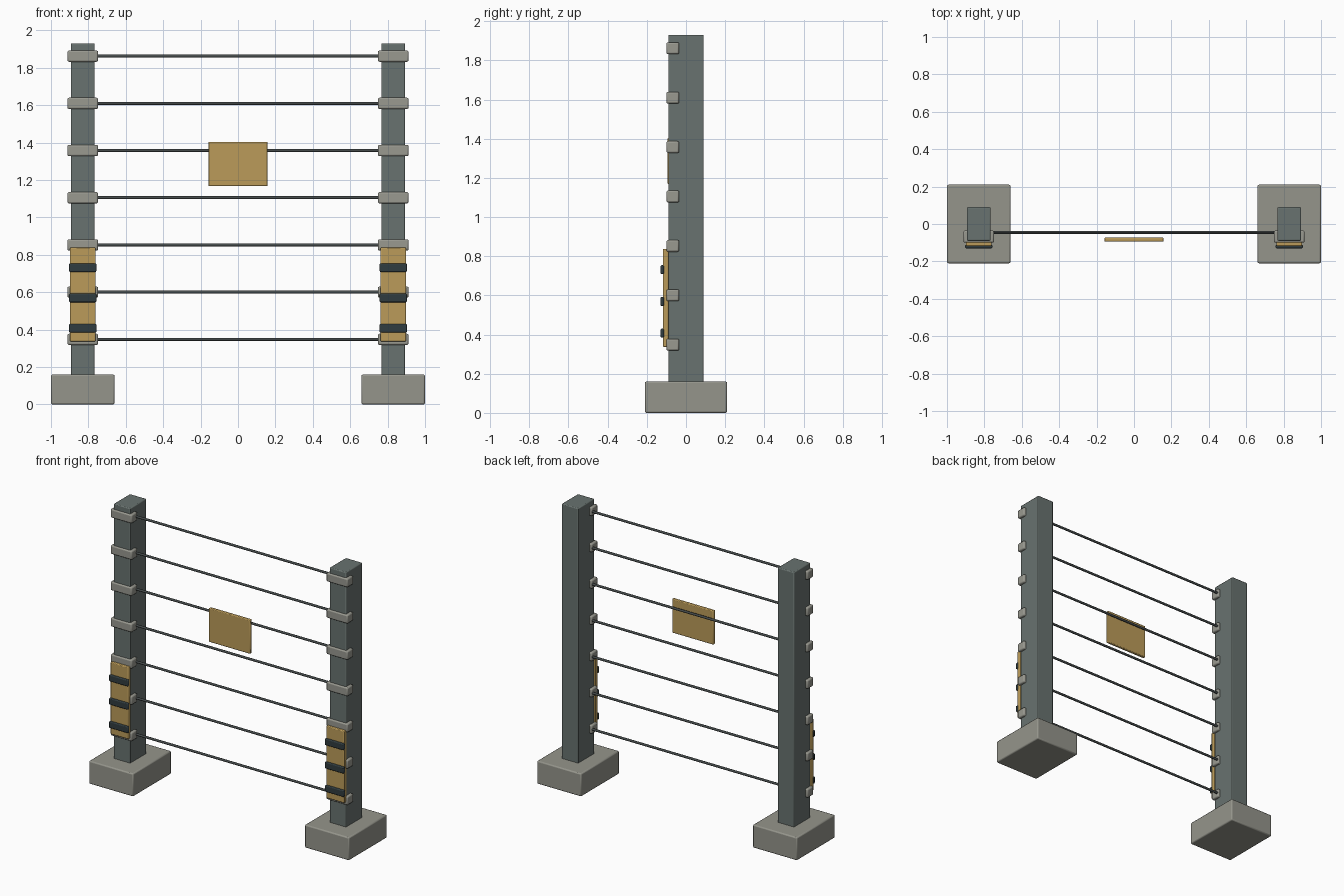
import bpy
from math import pi

if "Cube" in bpy.data.objects:
    bpy.data.objects.remove(bpy.data.objects["Cube"])


def material(name, rgb):
    m = bpy.data.materials.new(name)
    m.diffuse_color = (*rgb, 1)
    m.use_nodes = True
    m.node_tree.nodes["Principled BSDF"].inputs["Base Color"].default_value = m.diffuse_color
    return m


CONCRETE = material("concrete", (0.30, 0.30, 0.26))
STEEL = material("painted_steel", (0.14, 0.17, 0.16))
CLAMP = material("ceramic", (0.32, 0.32, 0.28))
WIRE = material("wire_metal", (0.06, 0.07, 0.07))
YELLOW = material("ochre", (0.50, 0.33, 0.10))
DARK = material("dark_stripe", (0.03, 0.045, 0.05))


def box(name, x, y, z, mat, bevel):
    """Bevelled box from (min, max) ranges on each axis."""
    r = (x, y, z)
    bpy.ops.mesh.primitive_cube_add(size=1, location=[(a + b) / 2 for a, b in r])
    o = bpy.context.object
    o.name = name
    o.scale = [b - a for a, b in r]
    bpy.ops.object.transform_apply(location=False, rotation=False, scale=True)
    o.data.materials.append(mat)
    mod = o.modifiers.new("edge_bevel", 'BEVEL')
    mod.width = bevel
    mod.segments = 2
    bpy.ops.object.shade_smooth_by_angle()
    return o


def around(c, size):
    return (c - size / 2, c + size / 2)


LEVELS = [0.348 + 0.2523 * i for i in range(7)]
POST_X = 0.83

for side, s in (("left", -1), ("right", 1)):
    cx = s * POST_X
    # footing and post
    box(f"{side}_footing", around(cx, 0.34), (-0.21, 0.21), (0, 0.16), CONCRETE, 0.008)
    box(f"{side}_post", around(cx, 0.127), (-0.09, 0.09), (0.12, 1.93), STEEL, 0.006)
    # wire clamps
    for i, z in enumerate(LEVELS):
        box(f"{side}_clamp_{i + 1}", around(cx, 0.164), (-0.1, -0.035),
            around(z, 0.06), CLAMP, 0.008)
    # warning panel with dark stripes
    box(f"{side}_warning_panel", around(cx, 0.138), (-0.118, -0.09),
        (0.337, 0.838), YELLOW, 0.005)
    for i, z in enumerate((0.407, 0.569, 0.731)):
        box(f"{side}_stripe_{i + 1}", around(cx, 0.146), (-0.13, -0.112),
            around(z, 0.046), DARK, 0.006)

# horizontal wires
for i, z in enumerate(LEVELS):
    bpy.ops.mesh.primitive_cylinder_add(vertices=12, radius=0.008, depth=2 * POST_X - 0.08,
                                        location=(0, -0.045, z), rotation=(0, pi / 2, 0))
    wire = bpy.context.object
    wire.name = f"wire_{i + 1}"
    wire.data.materials.append(WIRE)
    bpy.ops.object.shade_smooth_by_angle()

# hanging sign plate
box("sign_plate", (-0.159, 0.159), (-0.094, -0.073), (1.167, 1.403), YELLOW, 0.005)
